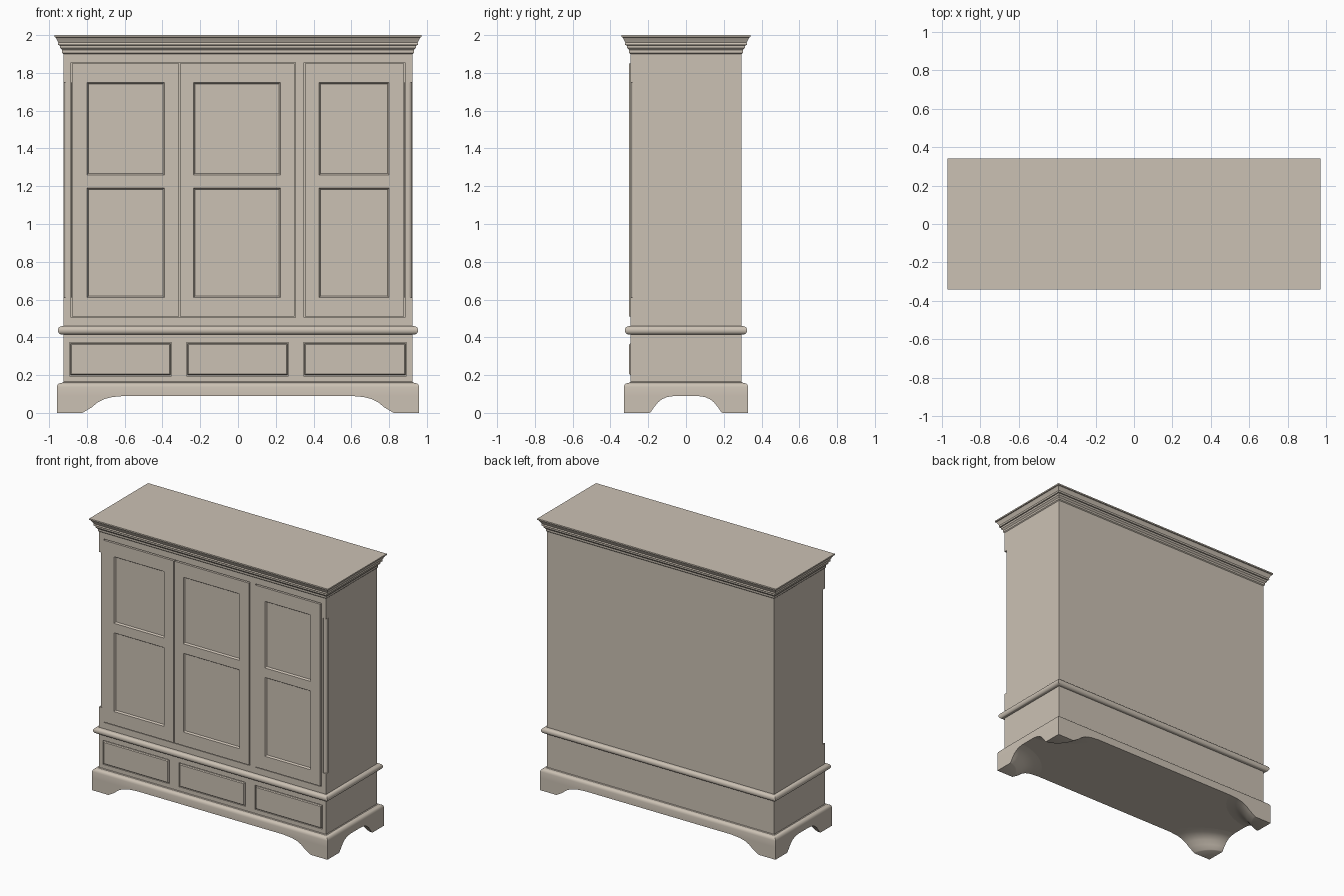
import bpy, bmesh, math

if "Cube" in bpy.data.objects:
    bpy.data.objects.remove(bpy.data.objects["Cube"])

paint = bpy.data.materials.new("warm_stone_paint")
paint.diffuse_color = (0.60, 0.535, 0.455, 1)
paint.use_nodes = True
paint.node_tree.nodes["Principled BSDF"].inputs["Base Color"].default_value = paint.diffuse_color
HX, HY = 0.925, 0.295            # half width and half depth of the carcass


def finish(name, bm, smooth=None):
    bmesh.ops.recalc_face_normals(bm, faces=bm.faces)
    me = bpy.data.meshes.new(name)
    bm.to_mesh(me)
    bm.free()
    ob = bpy.data.objects.new(name, me)
    bpy.context.collection.objects.link(ob)
    me.materials.append(paint)
    if smooth:
        bpy.ops.object.select_all(action='DESELECT')
        ob.select_set(True)
        bpy.context.view_layer.objects.active = ob
        bpy.ops.object.shade_smooth_by_angle(angle=math.radians(smooth))
    return ob


def slab(name, xs, zs, cells, steps, front, back):
    """Board whose chosen front cells are inset in steps of (width, depth)."""
    bm = bmesh.new()
    v = [[bm.verts.new((x, front, z)) for z in zs] for x in xs]
    picked = []
    for i in range(len(xs) - 1):
        for j in range(len(zs) - 1):
            f = bm.faces.new((v[i][j], v[i+1][j], v[i+1][j+1], v[i][j+1]))
            if (i, j) in cells:
                picked.append(f)
    rim = [e for e in bm.edges if e.is_boundary]
    new = bmesh.ops.extrude_edge_only(bm, edges=rim)["geom"]
    for w in new:
        if isinstance(w, bmesh.types.BMVert):
            w.co.y = back
    bmesh.ops.holes_fill(bm, edges=[e for e in bm.edges if e.is_boundary], sides=0)
    for width, depth in steps:
        bmesh.ops.inset_individual(bm, faces=picked, thickness=width)
        for f in picked:
            for w in f.verts:
                w.co.y += depth
    return finish(name, bm)


def moulding(name, profile):
    """Profile of (overhang, z) carried round the four sides and capped."""
    bm = bmesh.new()
    rings = []
    for o, z in profile:
        x, y = HX + o, HY + o
        rings.append([bm.verts.new((a * x, b * y, z))
                      for a, b in ((-1, -1), (1, -1), (1, 1), (-1, 1))])
    for p, q in zip(rings, rings[1:]):
        for k in range(4):
            n = (k + 1) % 4
            bm.faces.new((p[k], p[n], q[n], q[k]))
    bm.faces.new(rings[0])
    bm.faces.new(rings[-1])
    return finish(name, bm, 30)


# Carcass, with recessed openings for doors and drawers
upper = slab("upper_carcass", [-HX, -0.885, 0.305, 0.35, 0.885, HX],
             [0.44, 0.505, 1.855, 1.95], {(1, 1), (3, 1)},
             [(0.0005, 0.02)], -HY, HY)
slab("drawer_carcass", [-HX, -0.893, -0.352, -0.273, 0.268, 0.347, 0.893, HX],
     [0.15, 0.195, 0.372, 0.44], {(1, 1), (3, 1), (5, 1)},
     [(0.0005, 0.02)], -HY, HY)

# Stopped notches in the front corners, each holding a slim column
for side, s in (("left", -1), ("right", 1)):
    bm = bmesh.new()
    bmesh.ops.create_cube(bm, size=1)
    for w in bm.verts:
        w.co = (s * 0.925 + w.co.x * 0.05, -0.295 + w.co.y * 0.05, 1.18 + w.co.z * 1.14)
    cutter = finish("notch_cutter", bm)
    cutter.hide_render = True
    mod = upper.modifiers.new("notch", 'BOOLEAN')
    mod.operation, mod.object, mod.solver = 'DIFFERENCE', cutter, 'EXACT'
    bpy.context.view_layer.objects.active = upper
    bpy.ops.object.modifier_apply(modifier=mod.name)
    bpy.data.objects.remove(cutter)

    bm = bmesh.new()
    bmesh.ops.create_cone(bm, cap_ends=True, segments=24, radius1=0.021,
                          radius2=0.021, depth=1.14)
    bmesh.ops.translate(bm, verts=bm.verts, vec=(s * 0.901, -0.271, 1.18))
    finish(side + "_corner_column", bm, 35)

# Doors with two recessed panels each: door edges and panel edges
doors = {"left": (-0.88, -0.80, -0.39, -0.313),
         "middle": (-0.307, -0.235, 0.225, 0.30),
         "right": (0.355, 0.43, 0.80, 0.88)}
for n, xs in doors.items():
    slab(n + "_door", xs, [0.511, 0.61, 1.19, 1.26, 1.75, 1.849],
         {(1, 1), (1, 3)}, [(0.003, 0.003), (0.008, 0.009)], -0.301, -0.272)

# Drawer fronts with a chamfered border
for n, a, b in (("left", -0.888, -0.357), ("middle", -0.268, 0.263), ("right", 0.352, 0.888)):
    slab(n + "_drawer", [a, b], [0.2, 0.367], {(0, 0)}, [(0.008, -0.006)], -0.295, -0.272)

# Mouldings: crown, half-round waist, stepped plinth
moulding("crown_moulding", [
    (0.0, 1.90), (0.006, 1.906), (0.006, 1.920), (0.010, 1.925), (0.017, 1.932),
    (0.018, 1.945), (0.026, 1.947), (0.028, 1.953), (0.026, 1.960), (0.030, 1.968),
    (0.036, 1.980), (0.041, 1.988), (0.047, 1.990), (0.047, 2.0)])
waist = [(0.008 + 0.021 * math.sin(math.pi * k / 10),
          0.437 - 0.022 * math.cos(math.pi * k / 10)) for k in range(11)]
moulding("waist_moulding", [(0.0, 0.415)] + waist + [(0.0, 0.459)])
moulding("plinth", [(0.034, 0.09), (0.034, 0.137), (0.031, 0.147), (0.025, 0.154),
                    (0.016, 0.158), (0.004, 0.160), (0.0, 0.165)])

# Bracket feet: flared quarter-cones (height, reach in x, reach in y), mirrored
bm = bmesh.new()
levels = [(0, .135, .135), (.004, .142, .142), (.03, .185, .160), (.055, .215, .180),
          (.073, .250, .203), (.084, .295, .230), (.09, .36, .27)]
cx, cy = -(HX + 0.034), -(HY + 0.034)
rings = []
for z, a, b in levels:
    pts = [(cx, cy)]
    for k in range(11):
        t = math.pi / 2 * k / 10
        pts.append((cx + a * max(math.cos(t), 0) ** 1.2, cy + b * max(math.sin(t), 0) ** 1.2))
    rings.append([bm.verts.new((x, y, z)) for x, y in pts])
for p, q in zip(rings, rings[1:]):
    for k in range(len(p)):
        n = (k + 1) % len(p)
        bm.faces.new((p[k], p[n], q[n], q[k]))
bm.faces.new(rings[0])
bm.faces.new(rings[-1])
feet = finish("bracket_feet", bm, 35)
mirror = feet.modifiers.new("mirror", 'MIRROR')
mirror.use_axis = (True, True, False)
